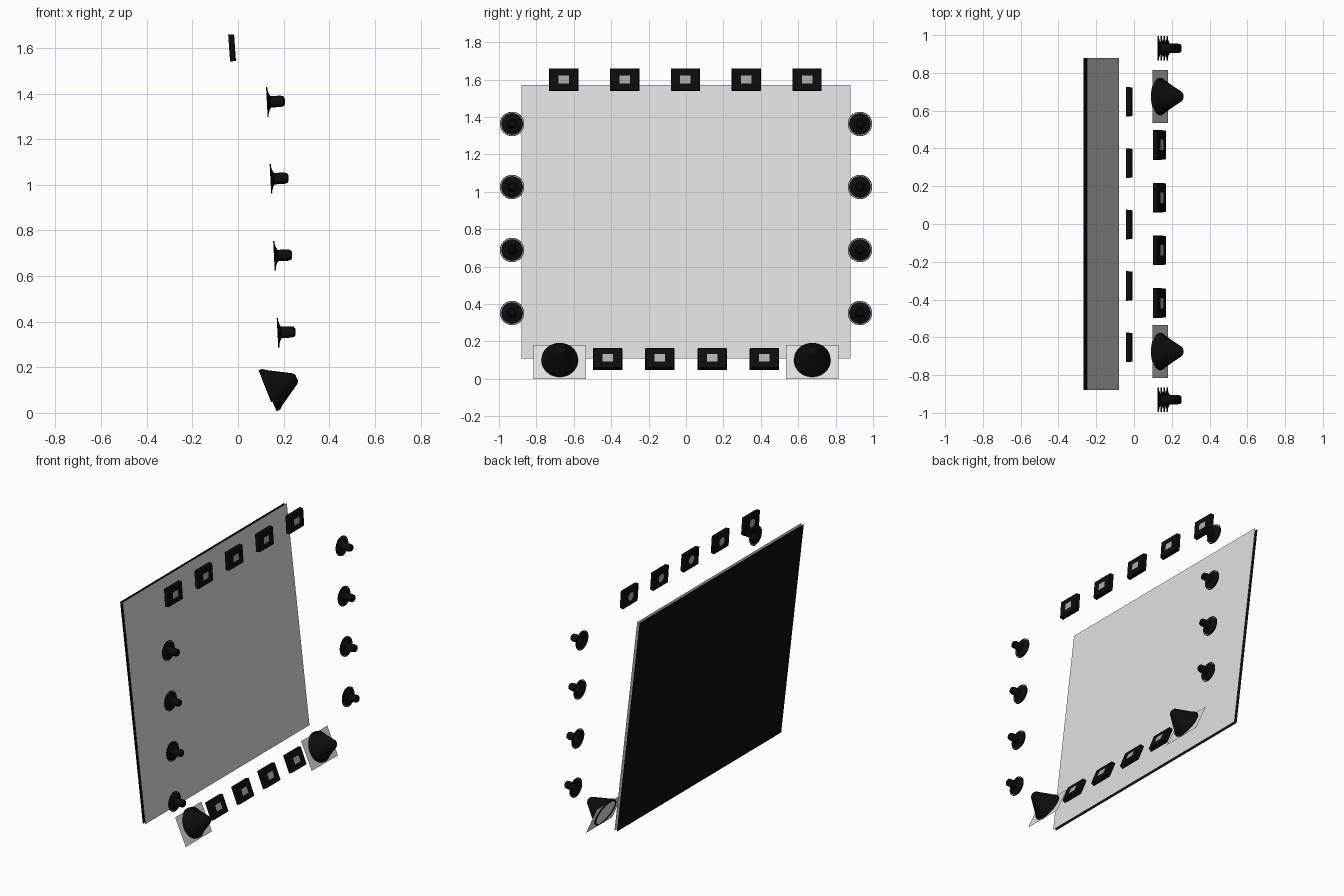
import bpy, bmesh, math
from mathutils import Matrix, Vector

if "Cube" in bpy.data.objects:
    bpy.data.objects.remove(bpy.data.objects["Cube"])


def mat(name, v):
    m = bpy.data.materials.new(name)
    m.diffuse_color = (v, v, v, 1)
    m.use_nodes = True
    m.node_tree.nodes["Principled BSDF"].inputs["Base Color"].default_value = m.diffuse_color
    return m


BLACK = mat("matte_black", 0.004)
WHITE = mat("pale_grey", 0.75)
GREY = mat("lens_grey", 0.42)


def frame(loc, tilt):
    # local x = outward axis (pitched up by tilt), local y = world y
    return Matrix.Translation(loc) @ Matrix.Rotation(-tilt, 4, 'Y')


def make(name, bm, m, matrix, smooth=False):
    me = bpy.data.meshes.new(name)
    bm.to_mesh(me)
    bm.free()
    me.materials.append(m)
    ob = bpy.data.objects.new(name, me)
    ob.matrix_world = matrix
    bpy.context.collection.objects.link(ob)
    if smooth:
        bpy.ops.object.select_all(action='DESELECT')
        ob.select_set(True)
        bpy.context.view_layer.objects.active = ob
        bpy.ops.object.shade_smooth_by_angle(angle=math.radians(35))
    return ob


def sheet(name, w, h, m, matrix, x=0.0):
    # flat rectangle facing local +x
    bm = bmesh.new()
    bm.faces.new([bm.verts.new((x, a * w / 2, b * h / 2))
                  for a, b in ((-1, -1), (1, -1), (1, 1), (-1, 1))])
    return make(name, bm, m, matrix)


def lathe(name, profile, m, matrix, n=32):
    # revolve (axial, radius) points around local x
    bm = bmesh.new()
    rings = [[bm.verts.new((x, r * math.cos(2 * math.pi * i / n),
                            r * math.sin(2 * math.pi * i / n))) for i in range(n)]
             for x, r in profile]
    for a, b in zip(rings, rings[1:]):
        for i in range(n):
            j = (i + 1) % n
            bm.faces.new((a[i], a[j], b[j], b[i]))
    if profile[-1][1] < 0.05:
        bm.faces.new(rings[-1])
    bmesh.ops.recalc_face_normals(bm, faces=bm.faces)
    return make(name, bm, m, matrix, True)


# large leaning screen: pale front sheet, black backing sheet
lean = math.atan2(0.17, 1.46)
height = math.hypot(0.17, 1.46)
sheet("screen_front", 1.76, height, WHITE, frame((-0.165, 0, 0.84), lean))
sheet("screen_back", 1.76, height, BLACK,
      frame((-0.183, 0, 0.838), lean) @ Matrix.Rotation(math.pi, 4, 'Z'))


def box_light(name, loc, tilt):
    M = frame(loc, tilt)
    # tapered housing
    bm = bmesh.new()
    bmesh.ops.create_cube(bm, size=1)
    for v in bm.verts:
        k = 0.96 if v.co.x > 0 else 1
        v.co = Vector((v.co.x * 0.026, v.co.y * 0.157 * k, v.co.z * 0.12 * k))
    make(name + "_housing", bm, BLACK, M)
    # front window and round rear lens
    sheet(name + "_window", 0.056, 0.042, GREY, M, 0.0145)
    bm = bmesh.new()
    bmesh.ops.create_circle(bm, cap_ends=True, segments=24, radius=0.028)
    make(name + "_lens", bm, GREY,
         M @ Matrix.Translation((-0.0145, 0, 0)) @ Matrix.Rotation(-math.pi / 2, 4, 'Y'))


for i in range(5):
    box_light(f"top_box_light_{i}", (-0.026, (i - 2) * 0.325 - 0.003, 1.6), math.radians(4))
for i in range(4):
    box_light(f"bottom_box_light_{i}", (0.135, (i - 1.5) * 0.279, 0.108), math.radians(22))

# flared round lights down both sides
for side in (-1, 1):
    for i in range(4):
        z = 0.352 + i * 0.337
        M = frame((0.178 - i * 0.0155, side * 0.93, z), math.radians(3))
        name = f"side_light_{'left' if side < 0 else 'right'}_{i}"
        lathe(name + "_body", [(-0.004, 0.058), (-0.001, 0.058), (0.006, 0.035),
                               (0.012, 0.025), (0.055, 0.025), (0.068, 0.022),
                               (0.074, 0.014)], BLACK, M)
        lathe(name + "_ring", [(-0.003, 0.057), (-0.003, 0.062)], GREY, M)
        lathe(name + "_rim", [(-0.005, 0.062), (-0.005, 0.065), (0, 0.065),
                              (0, 0.062), (-0.005, 0.062)], BLACK, M)

# large cone lights on square plates at the lower corners
tilt = math.atan2(0.08, 0.18)
for side in (-1, 1):
    M = frame((0.139, side * 0.675, 0.09), tilt)
    name = "cone_light_" + ("left" if side < 0 else "right")
    sheet(name + "_plate", 0.28, 0.197, WHITE, M)
    M = M @ Matrix.Translation((0, 0, 0.01))
    lathe(name + "_body", [(-0.006, 0.088), (-0.006, 0.098), (0.012, 0.097), (0.03, 0.083),
                           (0.11, 0.035), (0.128, 0.024), (0.134, 0.012)], BLACK, M)
